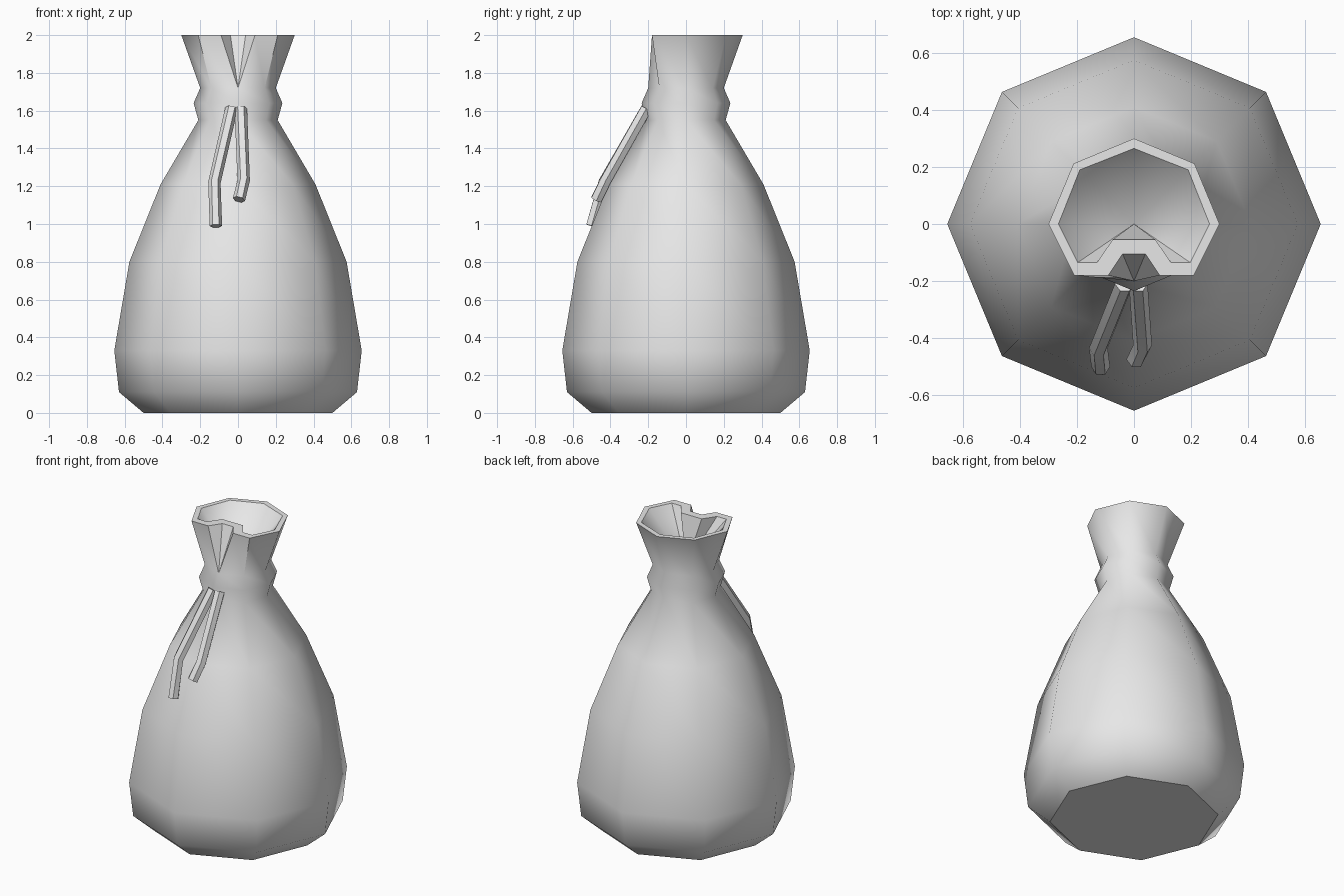
import bpy, bmesh
from math import pi, sin, cos, radians
from mathutils import Vector

cube = bpy.data.objects.get("Cube")
if cube:
    bpy.data.objects.remove(cube, do_unlink=True)

cloth = bpy.data.materials.new("grey cloth")
cloth.use_nodes = True
grey = (0.8, 0.8, 0.8, 1)
cloth.diffuse_color = grey
cloth.node_tree.nodes["Principled BSDF"].inputs["Base Color"].default_value = grey


def finish(bm, name):
    """Smooth shading, with sharp steep edges and a sharp base outline."""
    bmesh.ops.recalc_face_normals(bm, faces=bm.faces)
    for face in bm.faces:
        face.smooth = True
    for edge in bm.edges:
        on_base = all(v.co.z < 0.001 for v in edge.verts)
        edge.smooth = edge.calc_face_angle(0) < radians(50) and not on_base
    mesh = bpy.data.meshes.new(name)
    bm.to_mesh(mesh)
    bm.free()
    mesh.materials.append(cloth)
    obj = bpy.data.objects.new(name, mesh)
    bpy.context.collection.objects.link(obj)


def bridge(bm, lower, upper):
    n = len(lower)
    for i in range(n):
        j = (i + 1) % n
        bm.faces.new((lower[i], lower[j], upper[j], upper[i]))


def mirrored_ring(bm, half, z):
    """Closed ring from its +x half, running from the back to the front."""
    left = [bm.verts.new((x, y, z)) for x, y in half]
    right = [bm.verts.new((-x, y, z)) for x, y in reversed(half) if x > 0]
    return left + right


# Sack: eight-sided body from base to neck, first corner at the back
SIDES = 8
profile = [(0.50, 0), (0.63, 0.11), (0.655, 0.33), (0.575, 0.8), (0.41, 1.21),
           (0.21, 1.55), (0.235, 1.64), (0.20, 1.72)]
bm = bmesh.new()
rings = []
for r, z in profile:
    angles = [2 * pi * i / SIDES for i in range(SIDES)]
    rings.append([bm.verts.new((r * sin(a), r * cos(a), z)) for a in angles])
bm.faces.new(rings[0])
for lower, upper in zip(rings, rings[1:]):
    bridge(bm, lower, upper)

# Flared mouth with a fold pressed into the front
outer = mirrored_ring(bm, [(0, 0.3), (0.212, 0.212), (0.3, 0), (0.21, -0.18),
                           (0.09, -0.18), (0.04, -0.105)], 2)
inner = mirrored_ring(bm, [(0, 0.265), (0.19, 0.19), (0.265, 0), (0.197, -0.135),
                           (0.13, -0.135), (0.075, -0.055)], 2)
bridge(bm, outer, inner)
neck = rings[-1]
# the front neck corner carries every point of the fold
below = neck[:4] + [neck[4]] * 4 + neck[5:]
count = len(outer)
for i in range(count):
    j = (i + 1) % count
    corners = [below[i], below[j], outer[j], outer[i]]
    bm.faces.new(list(dict.fromkeys(corners)))

# Hollow of the mouth narrows to a point inside the neck
bottom = bm.verts.new((0, 0, 1.7))
for i in range(count):
    bm.faces.new((inner[i], inner[(i + 1) % count], bottom))
finish(bm, "sack")


# Cord ends hanging from the neck
def cord(name, path, radius=0.033, sides=6):
    points = [Vector(p) for p in path]
    bm = bmesh.new()
    loops = []
    for i, p in enumerate(points):
        along = (points[min(i + 1, len(points) - 1)] - points[max(i - 1, 0)]).normalized()
        across = Vector((0, 1, 0)).cross(along).normalized()
        up = along.cross(across)
        loops.append([bm.verts.new(p + radius * (cos(a) * across + sin(a) * up))
                      for a in (2 * pi * k / sides for k in range(sides))])
    for lower, upper in zip(loops, loops[1:]):
        bridge(bm, lower, upper)
    bm.faces.new(loops[0])
    bm.faces.new(loops[-1])
    finish(bm, name)


cord("long_cord", [(-0.035, -0.21, 1.61), (-0.125, -0.435, 1.22), (-0.117, -0.50, 0.99)])
cord("short_cord", [(0.015, -0.21, 1.61), (0.03, -0.425, 1.23), (0.005, -0.475, 1.13)])
